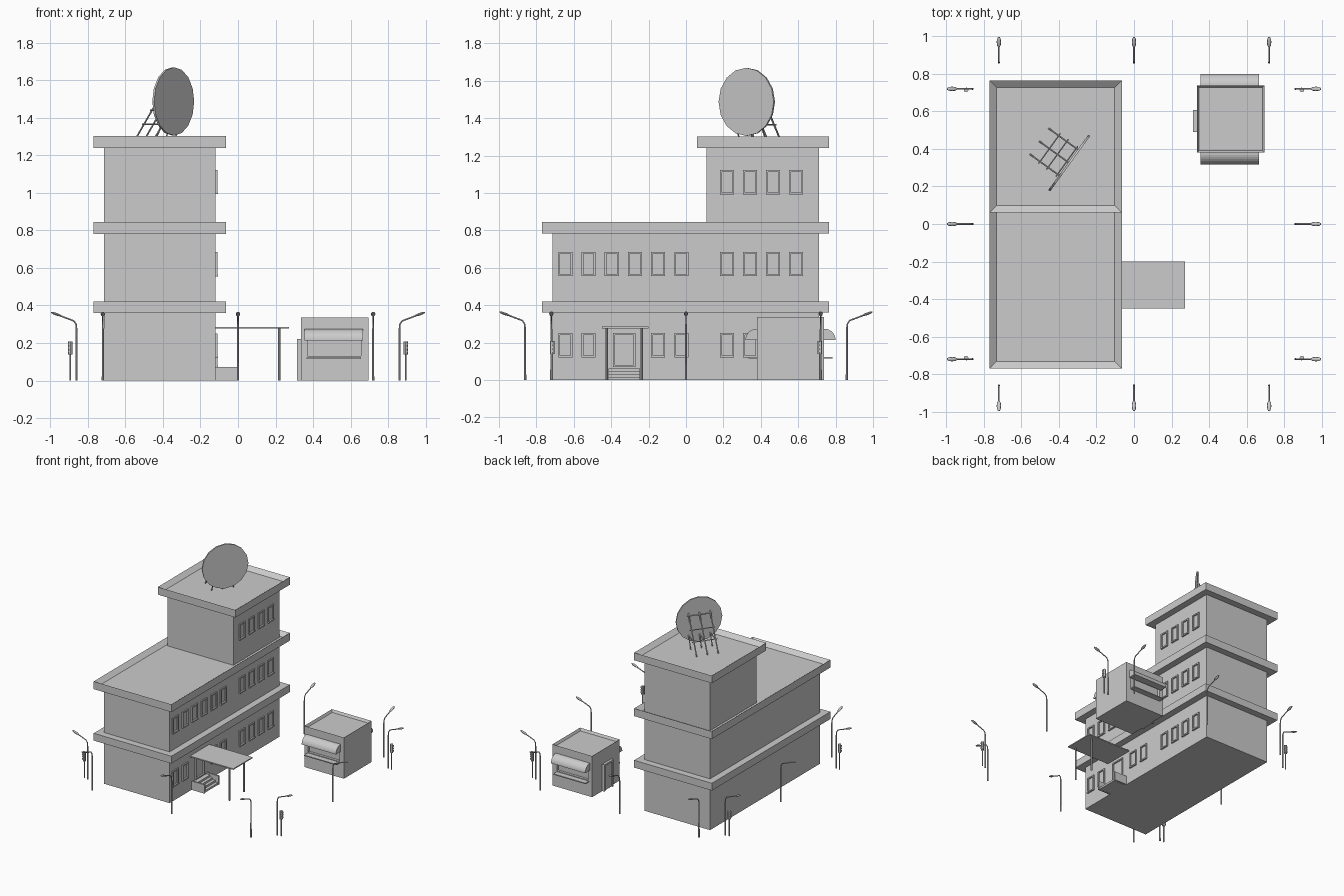
import bpy, bmesh
from math import pi, sin, cos, radians
from mathutils import Vector, Matrix

if "Cube" in bpy.data.objects:
    bpy.data.objects.remove(bpy.data.objects["Cube"])

def finish(name, bm, mat=None):
    if mat:
        bm.transform(mat)
    bmesh.ops.recalc_face_normals(bm, faces=bm.faces)
    me = bpy.data.meshes.new(name)
    bm.to_mesh(me)
    bm.free()
    ob = bpy.data.objects.new(name, me)
    bpy.context.collection.objects.link(ob)
    return ob

def add_box(bm, x0, x1, y0, y1, z0, z1):
    m = Matrix.Translation(((x0+x1)/2, (y0+y1)/2, (z0+z1)/2)) @ Matrix.Diagonal((x1-x0, y1-y0, z1-z0, 1))
    return bmesh.ops.create_cube(bm, size=1, matrix=m)

def box(name, *dims):
    bm = bmesh.new()
    add_box(bm, *dims)
    return finish(name, bm)

def add_bar(bm, p, q, r, r2=None, n=8):
    p, q = Vector(p), Vector(q)
    d = q - p
    m = Matrix.Translation((p+q)/2) @ d.to_track_quat('Z', 'Y').to_matrix().to_4x4()
    bmesh.ops.create_cone(bm, cap_ends=True, segments=n, radius1=r, radius2=r2 or r, depth=d.length, matrix=m)

def tray(name, x0, x1, y0, y1, z0, z1, rim, depth):
    # slab with a recessed top
    bm = bmesh.new()
    add_box(bm, x0, x1, y0, y1, z0, z1)
    top = max(bm.faces, key=lambda f: f.calc_center_median().z)
    bmesh.ops.inset_region(bm, faces=[top], thickness=rim)
    bmesh.ops.translate(bm, verts=top.verts, vec=(0, 0, -depth))
    return finish(name, bm)

# main building storeys and roof ledges
box("ground_storey", -.715, -.12, -.715, .71, 0, .37)
box("first_storey", -.715, -.12, -.715, .71, .41, .79)
box("tower_storey", -.715, -.12, .11, .71, .80, 1.25)
box("ground_ledge", -.77, -.065, -.77, .765, .36, .42)
tray("main_roof", -.77, -.065, -.77, .765, .782, .845, .054, .03)
tray("tower_roof", -.77, -.065, .06, .765, 1.24, 1.302, .054, .03)

# windows: frame, sill and mullion-free pane on the right wall
def window(name, y, z, w=.075, h=.13):
    bm = bmesh.new()
    x, t = -.122, .01
    add_box(bm, x, x+.012, y-w/2, y-w/2+t, z, z+h)
    add_box(bm, x, x+.012, y+w/2-t, y+w/2, z, z+h)
    add_box(bm, x, x+.012, y-w/2, y+w/2, z+h-t, z+h)
    add_box(bm, x, x+.015, y-w/2, y+w/2, z, z+t)
    finish(name, bm)

left_bay = [-.645 + .124*i for i in range(6)]
right_bay = [.22 + .123*i for i in range(4)]
for y in left_bay + right_bay:
    if not -.45 < y < -.2:
        window("ground_window", y, .12)
    window("first_window", y, .555)
for y in right_bay:
    window("tower_window", y, .993)

# entrance: door frame, steps with cheeks, canopy on posts
window("entrance_door", -.33, .07, .12, .18)
for i in range(4):
    box("entrance_step", -.12, -.01 - .024*i, -.415, -.245, .0155*i, .0155*(i+1))
for y in (-.43, -.243):
    box("step_cheek", -.12, -.005, y, y+.013, 0, .072)
    bm = bmesh.new()
    add_bar(bm, (.22, y+.006, 0), (.22, y+.006, .28), .006)
    finish("canopy_post", bm)
box("entrance_canopy", -.12, .272, -.45, -.2, .276, .285)

# roof dish
axis = Vector((.81, -.586, 0)).normalized()
side = Vector((-axis.y, axis.x, 0))
centre = Vector((-.345, .325, 1.487))
bm = bmesh.new()
add_bar(bm, centre - axis*.006, centre + axis*.006, .182, n=16)
finish("dish", bm)

# dish frame: sloping struts, cross bars, lower braces and feet
bm = bmesh.new()
base = Vector((-.345, .325, 1.275)) - axis*.195
head = Vector((-.345, .325, 1.55))
for s in (-.085, 0, .085):
    o = side*s
    add_bar(bm, base + o, head + o, .005, n=6)
    mid = base.lerp(head, .33) + o
    low = Vector((centre.x, centre.y, mid.z)) + o
    add_bar(bm, mid, low, .004, n=6)
    add_bar(bm, low - axis*.01, low - axis*.06 + Vector((0, 0, 1.275 - low.z)), .004, n=6)
for t in (.33, .6, .92):
    c = base.lerp(head, t)
    add_bar(bm, c - side*.1, c + side*.1, .004, n=6)
finish("dish_frame", bm)

# kiosk
kiosk = tray("kiosk", .335, .695, .38, .738, 0, .337, .015, .02)
bm = bmesh.new()
for y in (.38, .738):
    add_box(bm, .37, .655, y-.02, y+.02, .13, .25)
cutter = finish("kiosk_hatch_cutter", bm)
cutter.hide_render = True
cutter.hide_viewport = True
mod = kiosk.modifiers.new("hatches", 'BOOLEAN')
mod.object = cutter
mod.solver = 'EXACT'
for y, s in ((.38, -1), (.738, 1)):
    box("kiosk_shelf", .365, .655, min(y, y+s*.045), max(y, y+s*.045), .116, .124)
    # quarter-round awning
    bm = bmesh.new()
    prof = [(y, .214)] + [(y + s*.062*cos(a), .214 + .06*sin(a)) for a in [pi/2*i/8 for i in range(9)]]
    f = bm.faces.new([bm.verts.new((.355, py, pz)) for py, pz in prof])
    ext = bmesh.ops.extrude_face_region(bm, geom=[f])
    bmesh.ops.translate(bm, verts=[v for v in ext['geom'] if isinstance(v, bmesh.types.BMVert)], vec=(.31, 0, 0))
    finish("kiosk_awning", bm)
bm = bmesh.new()
for y in (.49, .593):
    add_box(bm, .315, .34, y, y+.014, 0, .22)
add_box(bm, .315, .34, .49, .607, .206, .22)
add_box(bm, .325, .34, .5, .6, 0, .21)
finish("kiosk_door", bm)

# street lamps, built along +x and turned around the site
def lamp(offset, turn):
    bm = bmesh.new()
    path = [(.86, 0), (.86, .27), (.863, .30), (.875, .318), (.96, .35)]
    radii = [.006, .005, .004, .004, .004]
    for i in range(4):
        add_bar(bm, (path[i][0], offset, path[i][1]), (path[i+1][0], offset, path[i+1][1]), radii[i], radii[i+1])
    m = Matrix.Translation((.969, offset, .354)) @ Matrix.Rotation(radians(-20), 4, 'Y') @ Matrix.Diagonal((.032, .012, .007, 1))
    bmesh.ops.create_uvsphere(bm, u_segments=10, v_segments=6, radius=1, matrix=m)
    finish("street_lamp", bm, Matrix.Rotation(turn*pi/2, 4, 'Z'))

for turn in range(4):
    for offset in (-.72, 0, .72):
        lamp(offset, turn)

# traffic signals at the corners
for sx in (-1, 1):
    for sy in (-1, 1):
        x, y = sx*.893, sy*.715
        bm = bmesh.new()
        add_bar(bm, (x, y, 0), (x, y, .15), .004)
        add_bar(bm, (x, y, .14), (x, y, .208), .012)
        for z in (.155, .175, .195):
            add_box(bm, x + sx*.008 - .006, x + sx*.008 + .006, y-.008, y+.008, z-.006, z+.006)
        finish("traffic_signal", bm)
